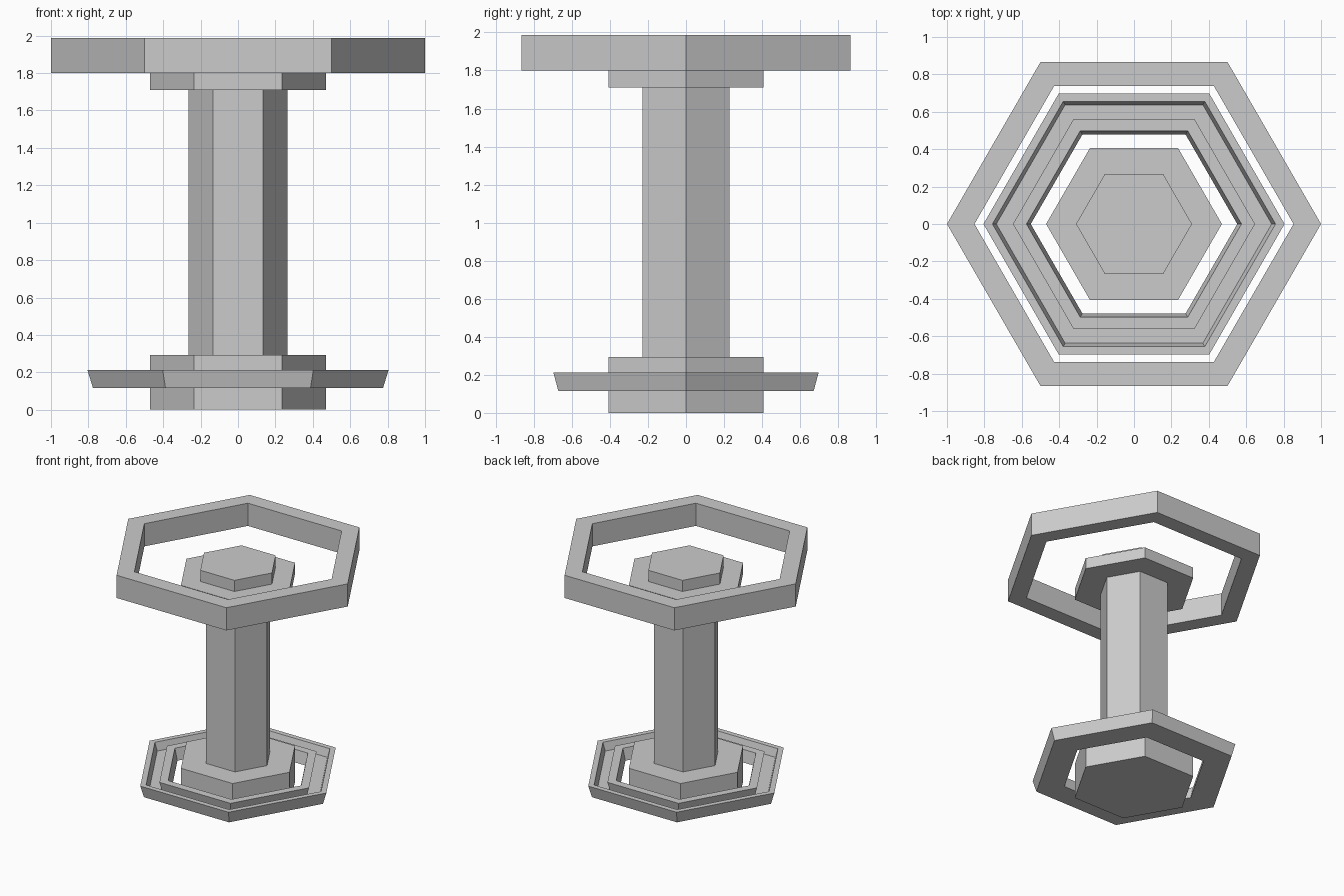
import bpy, bmesh
from math import cos, sin, tau
from mathutils import Matrix

SIDES = 6

cube = bpy.data.objects.get("Cube")
if cube:
    bpy.data.objects.remove(cube, do_unlink=True)

# Single flat material
grey = bpy.data.materials.new("plain grey")
grey.use_nodes = True
colour = (0.6, 0.6, 0.6, 1)
grey.diffuse_color = colour
grey.node_tree.nodes["Principled BSDF"].inputs["Base Color"].default_value = colour


def finish(name, bm):
    bmesh.ops.recalc_face_normals(bm, faces=bm.faces)
    mesh = bpy.data.meshes.new(name)
    bm.to_mesh(mesh)
    bm.free()
    mesh.materials.append(grey)
    obj = bpy.data.objects.new(name, mesh)
    bpy.context.collection.objects.link(obj)
    return obj


def prism(name, radius, bottom, top):
    """Solid hexagonal prism with corners on the x axis."""
    bm = bmesh.new()
    ring = [bm.verts.new((radius * cos(tau * i / SIDES), radius * sin(tau * i / SIDES), bottom))
            for i in range(SIDES)]
    base = bm.faces.new(ring)
    extruded = bmesh.ops.extrude_face_region(bm, geom=[base], use_keep_orig=True)["geom"]
    verts = [v for v in extruded if isinstance(v, bmesh.types.BMVert)]
    bmesh.ops.translate(bm, verts=verts, vec=(0, 0, top - bottom))
    return finish(name, bm)


def hex_ring(name, profile):
    """Closed (radius, height) profile swept round six corners."""
    bm = bmesh.new()
    loops = []
    for i in range(SIDES):
        turn = Matrix.Rotation(tau * i / SIDES, 3, 'Z')
        loops.append([bm.verts.new(turn @ bm.verts.new((r, 0, z)).co) for r, z in profile])
    bmesh.ops.delete(bm, geom=[v for v in bm.verts if v not in {w for l in loops for w in l}],
                     context='VERTS')
    n = len(profile)
    for i in range(SIDES):
        a, b = loops[i], loops[(i + 1) % SIDES]
        for j in range(n):
            k = (j + 1) % n
            bm.faces.new((a[j], b[j], b[k], a[k]))
    return finish(name, bm)


# Central stack
prism("base_hub", 0.47, 0, 0.293)
prism("column", 0.265, 0.293, 1.71)
prism("upper_hub", 0.47, 1.71, 1.80)
prism("top_cap", 0.31, 1.80, 1.892)

# Floating upper ring with straight walls
hex_ring("upper_ring", [(1.0, 1.80), (1.0, 1.987), (0.853, 1.987), (0.853, 1.80)])

# Floating lower ring: tapered, with a groove sunk into its top
hex_ring("lower_ring", [
    (0.775, 0.115), (0.805, 0.212),
    (0.757, 0.212), (0.736, 0.145),
    (0.628, 0.145), (0.647, 0.212),
    (0.575, 0.212), (0.552, 0.115),
])
